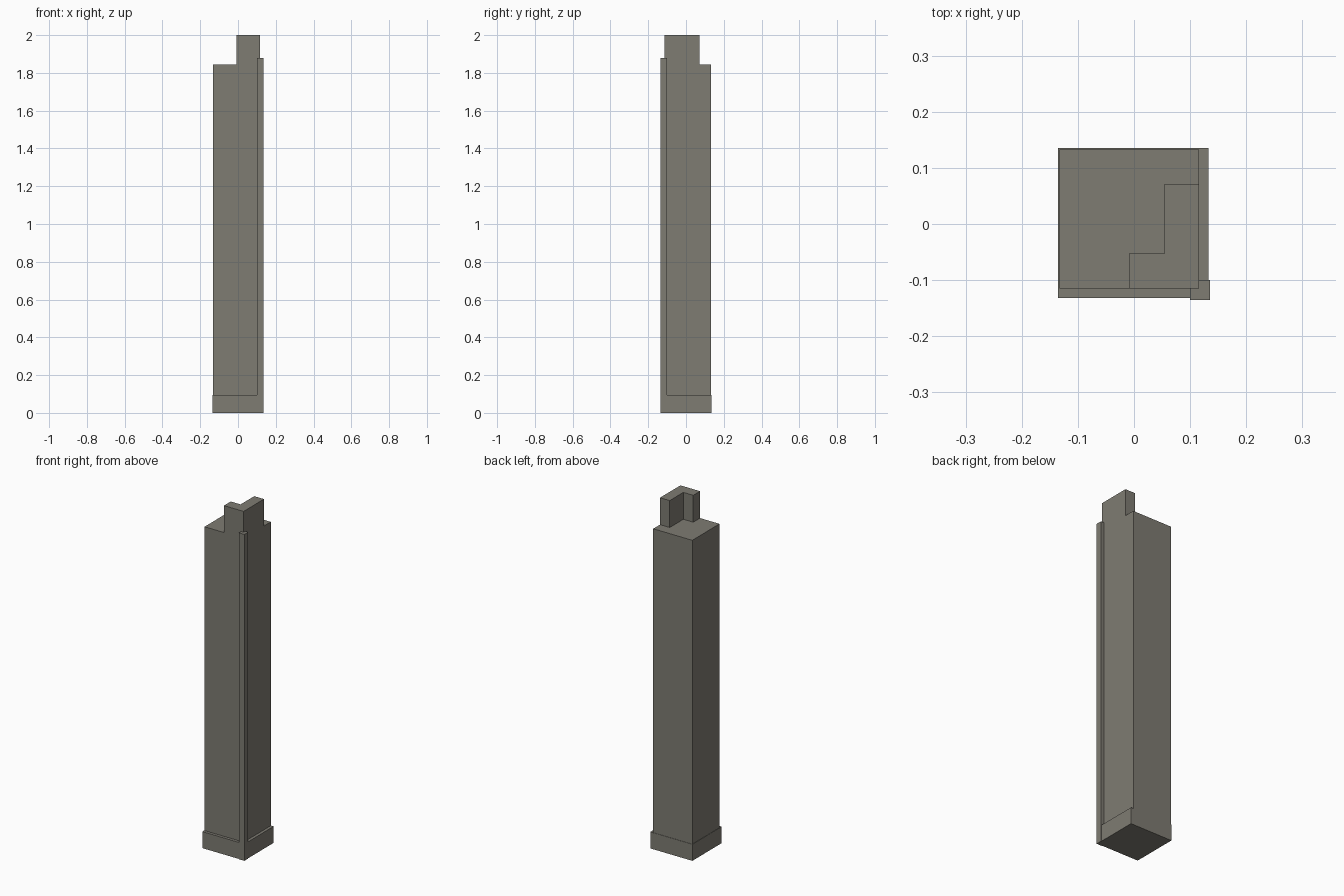
import bpy
import bmesh

if "Cube" in bpy.data.objects:
    bpy.data.objects.remove(bpy.data.objects["Cube"])

stone = bpy.data.materials.new("warm_grey_stone")
stone.diffuse_color = (0.21, 0.20, 0.17, 1)
stone.use_nodes = True
stone.node_tree.nodes["Principled BSDF"].inputs["Base Color"].default_value = stone.diffuse_color


def prism(name, outline, z0, z1):
    """Extrude a counter-clockwise plan outline from z0 to z1."""
    bm = bmesh.new()
    face = bm.faces.new([bm.verts.new((x, y, z0)) for x, y in outline])
    top = bmesh.ops.extrude_face_region(bm, geom=[face])["geom"]
    verts = [g for g in top if isinstance(g, bmesh.types.BMVert)]
    bmesh.ops.translate(bm, verts=verts, vec=(0, 0, z1 - z0))
    bmesh.ops.recalc_face_normals(bm, faces=bm.faces[:])
    mesh = bpy.data.meshes.new(name)
    bm.to_mesh(mesh)
    bm.free()
    mesh.materials.append(stone)
    obj = bpy.data.objects.new(name, mesh)
    bpy.context.collection.objects.link(obj)
    return obj


def rect(x0, x1, y0, y1):
    return [(x0, y0), (x1, y0), (x1, y1), (x0, y1)]


# Low plinth
prism("base", rect(-0.135, 0.133, -0.132, 0.135), 0, 0.095)

# Tall tower body
prism("shaft", rect(-0.133, 0.116, -0.115, 0.133), 0.095, 1.845)

# Slim pilaster on the front right corner
prism("corner_strip", rect(0.1, 0.135, -0.135, -0.1), 0, 1.88)

# L-shaped crown above the front right corner
prism("crown", [(-0.009, -0.115), (0.116, -0.115), (0.116, 0.071),
                (0.054, 0.071), (0.054, -0.053), (-0.009, -0.053)], 1.845, 2.0)
